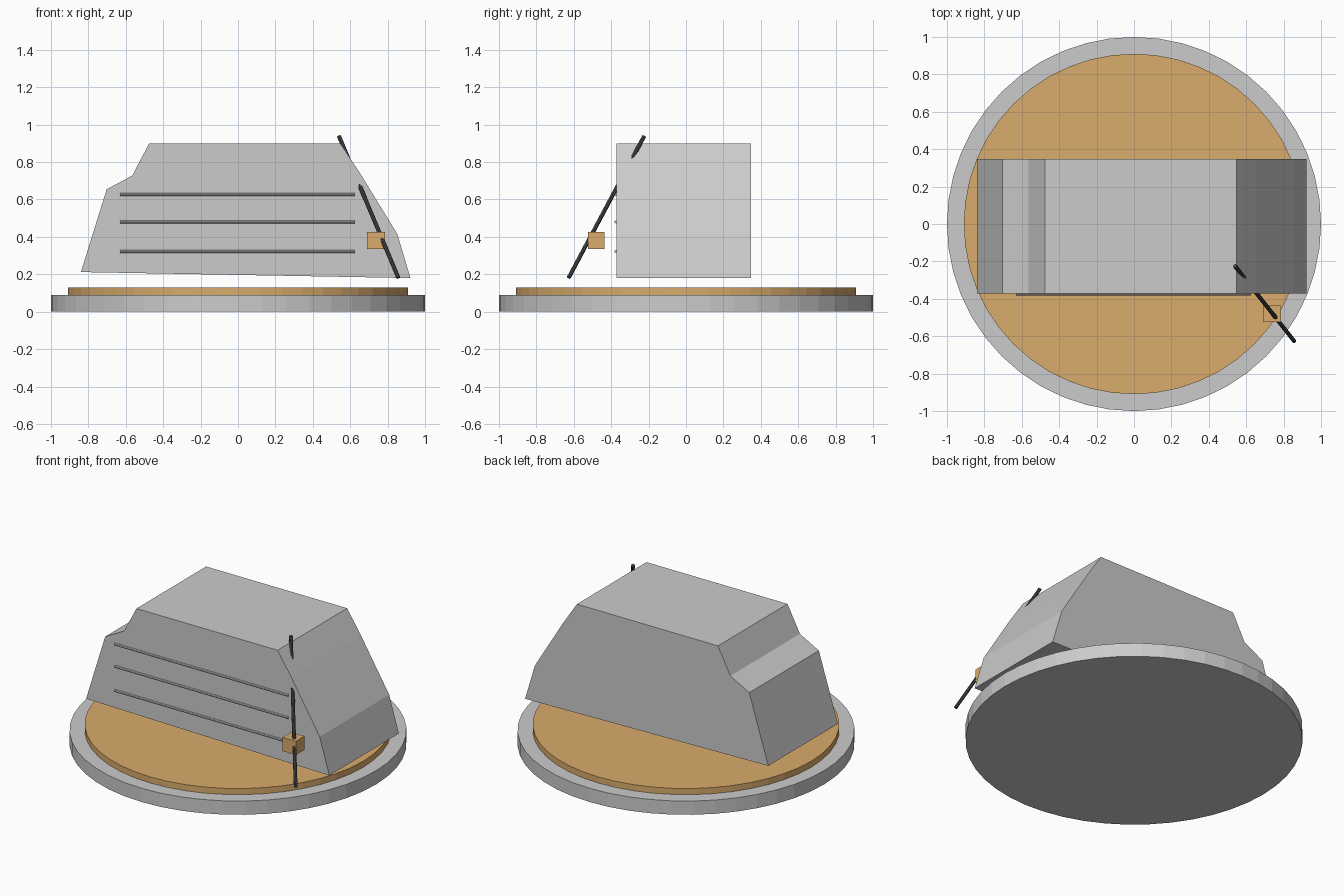
import bpy, math
from mathutils import Vector

if "Cube" in bpy.data.objects:
    bpy.data.objects.remove(bpy.data.objects["Cube"])


def paint(obj, name, rgb):
    mat = bpy.data.materials.get(name) or bpy.data.materials.new(name)
    mat.diffuse_color = (*rgb, 1)
    mat.use_nodes = True
    mat.node_tree.nodes["Principled BSDF"].inputs["Base Color"].default_value = mat.diffuse_color
    obj.data.materials.append(mat)


def disc(name, radius, z0, z1, sides=48):
    bpy.ops.mesh.primitive_cylinder_add(vertices=sides, radius=radius, depth=z1 - z0,
                                        location=(0, 0, (z0 + z1) / 2))
    obj = bpy.context.object
    obj.name = name
    return obj


def rod(name, start, end, radius, sides=8):
    a, b = Vector(start), Vector(end)
    bpy.ops.mesh.primitive_cylinder_add(vertices=sides, radius=radius, depth=(b - a).length,
                                        location=(a + b) / 2)
    obj = bpy.context.object
    obj.name = name
    obj.rotation_euler = (b - a).to_track_quat('Z', 'Y').to_euler()
    return obj


def extrude_profile(name, points, y0, y1):
    n = len(points)
    verts = [(x, y, z) for y in (y0, y1) for x, z in points]
    faces = [tuple(range(n)), tuple(reversed(range(n, 2 * n)))]
    faces += [(i, i + n, (i + 1) % n + n, (i + 1) % n) for i in range(n)]
    mesh = bpy.data.meshes.new(name)
    mesh.from_pydata(verts, [], faces)
    obj = bpy.data.objects.new(name, mesh)
    bpy.context.collection.objects.link(obj)
    return obj


TAN = (0.70, 0.41, 0.15)

# Round plinth with a sand-coloured inset
disc("base_plinth", 1.0, 0.0, 0.09)
paint(disc("sand_disc", 0.91, 0.09, 0.13), "sand", TAN)

# Faceted block, profile in x/z, counter-clockwise seen from the front
profile = [(-0.84, 0.212), (0.922, 0.18), (0.852, 0.415), (0.65, 0.745), (0.547, 0.90),
           (-0.475, 0.90), (-0.565, 0.728), (-0.702, 0.655)]
extrude_profile("rock_block", profile, -0.372, 0.348)

# Thin strata ridges along the front face
for i, z in enumerate((0.322, 0.48, 0.626)):
    rod(f"strata_ridge_{i + 1}", (-0.63, -0.375, z), (0.626, -0.375, z), 0.008)

# Slanted dark shaft that pierces the block
paint(rod("shaft", (0.857, -0.627, 0.182), (0.54, -0.224, 0.938), 0.011), "dark_metal",
      (0.06, 0.065, 0.07))

# Small tan grip block on the shaft
bpy.ops.mesh.primitive_cube_add(size=1, location=(0.738, -0.48, 0.381))
grip = bpy.context.object
grip.name = "shaft_grip"
grip.scale = (0.097, 0.09, 0.09)
paint(grip, "sand", TAN)
